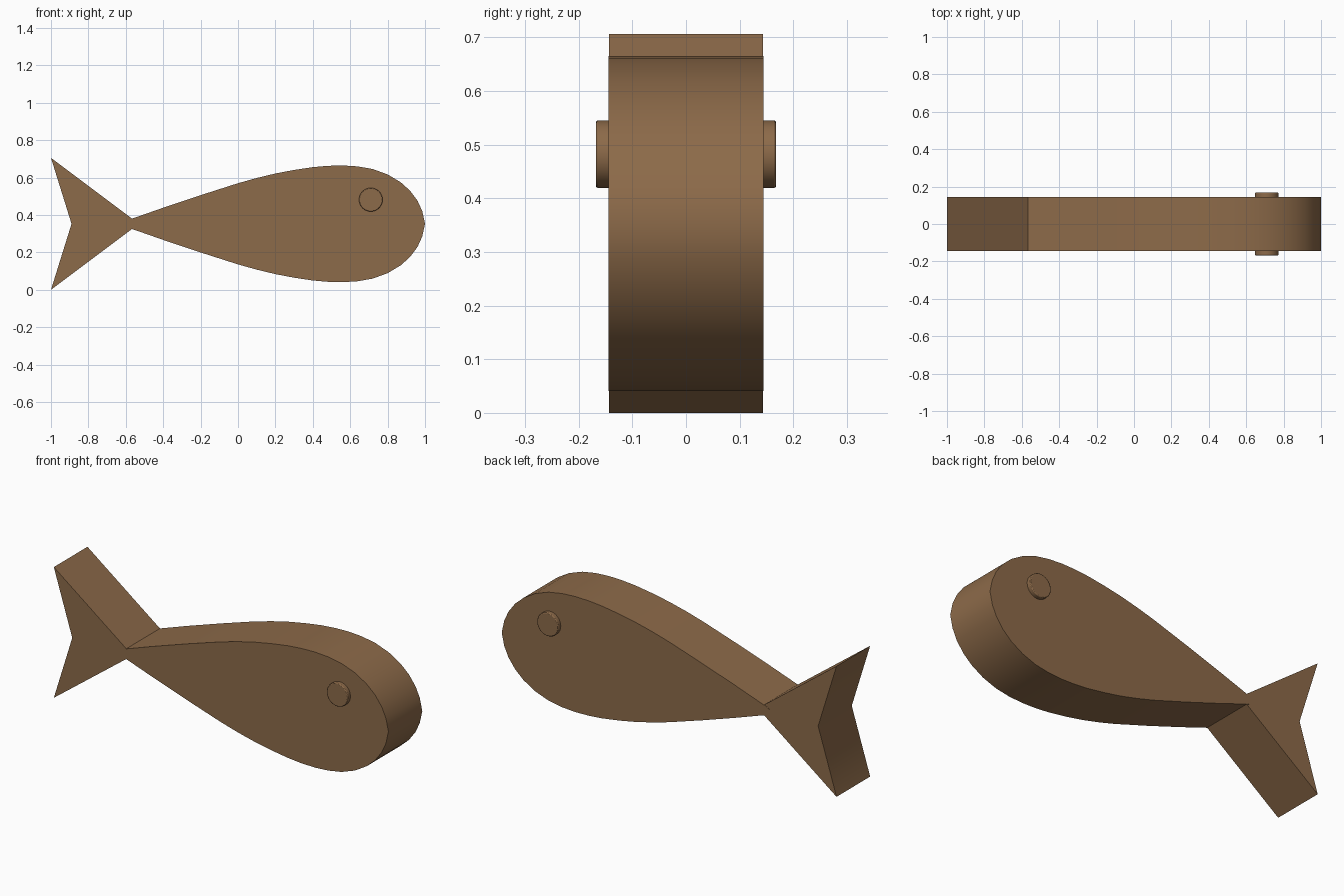
import bpy, bmesh, math

if "Cube" in bpy.data.objects:
    bpy.data.objects.remove(bpy.data.objects["Cube"])

wood = bpy.data.materials.new("brown wood")
wood.diffuse_color = (0.265, 0.145, 0.067, 1)
wood.use_nodes = True
wood.node_tree.nodes["Principled BSDF"].inputs["Base Color"].default_value = wood.diffuse_color
ZC = 0.353  # centre line height


def slab(name, outline, y0, y1, bevel=0.0):
    """Extrude an (x, z) outline between two y values."""
    bm = bmesh.new()
    face = bm.faces.new([bm.verts.new((x, y0, z)) for x, z in outline])
    ext = bmesh.ops.extrude_face_region(bm, geom=[face])
    moved = [v for v in ext["geom"] if isinstance(v, bmesh.types.BMVert)]
    bmesh.ops.translate(bm, verts=moved, vec=(0, y1 - y0, 0))
    bmesh.ops.recalc_face_normals(bm, faces=bm.faces)
    mesh = bpy.data.meshes.new(name)
    bm.to_mesh(mesh)
    bm.free()
    mesh.materials.append(wood)
    ob = bpy.data.objects.new(name, mesh)
    bpy.context.collection.objects.link(ob)
    if bevel:
        mod = ob.modifiers.new("soft edge", "BEVEL")
        mod.width, mod.segments, mod.limit_method = bevel, 2, "ANGLE"
    bpy.ops.object.select_all(action="DESELECT")
    ob.select_set(True)
    bpy.context.view_layer.objects.active = ob
    bpy.ops.object.shade_smooth_by_angle(angle=math.radians(35))
    return ob


# Body: teardrop profile, half heights along x, mirrored below the centre line
half = [(-0.60, 0.012), (-0.585, 0.022), (-0.56, 0.030), (-0.4, 0.086),
        (-0.2, 0.153), (0.0, 0.217), (0.1, 0.245), (0.2, 0.269), (0.3, 0.288),
        (0.4, 0.303), (0.48, 0.310), (0.56, 0.312), (0.64, 0.307),
        (0.72, 0.293), (0.80, 0.264), (0.87, 0.222), (0.92, 0.177),
        (0.96, 0.123), (0.985, 0.068)]
outline = ([(x, ZC + h) for x, h in half] + [(1.0, ZC)]
           + [(x, ZC - h) for x, h in reversed(half)])
slab("body", outline, -0.1445, 0.1445)

# Tail: forked fin whose point runs into the body
slab("tail_fin", [(-1, 0.706), (-0.89, ZC), (-1, 0), (-0.53, ZC)],
     -0.1435, 0.1435)

# Eyes: round pegs standing out of both sides
for side, label in ((-1, "front"), (1, "back")):
    ring = [(0.71 + 0.063 * math.cos(a * math.tau / 40),
             0.482 + 0.063 * math.sin(a * math.tau / 40)) for a in range(40)]
    slab(label + "_eye", ring, side * 0.12, side * 0.168, 0.004)
